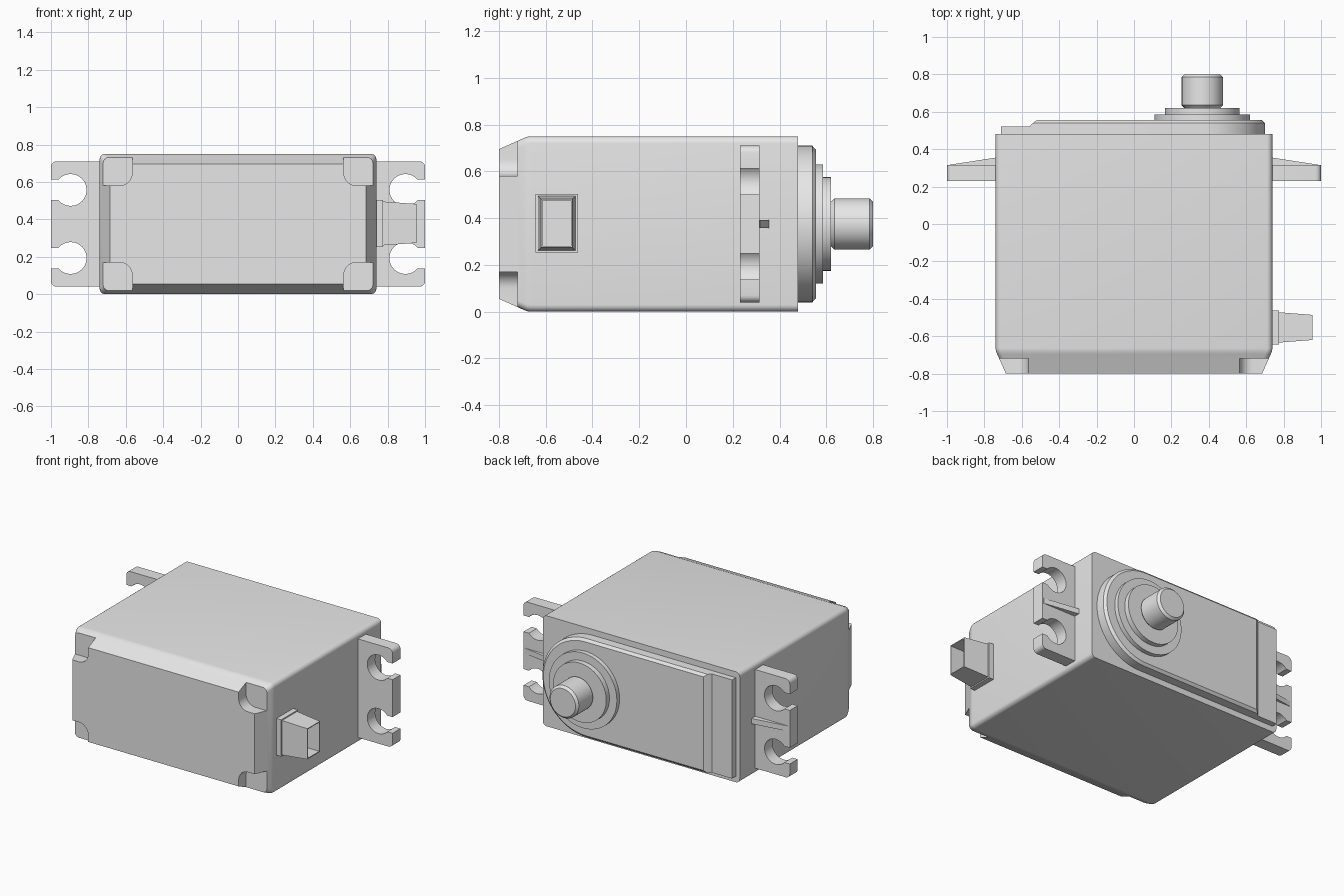
import bpy, bmesh
from math import sin, cos, asin, radians, degrees

cube = bpy.data.objects.get("Cube")
if cube:
    bpy.data.objects.remove(cube, do_unlink=True)

grey = bpy.data.materials.new("light grey plastic")
grey.use_nodes = True
grey.diffuse_color = (0.8, 0.8, 0.8, 1)
grey.node_tree.nodes["Principled BSDF"].inputs["Base Color"].default_value = (0.8, 0.8, 0.8, 1)

MID = 0.375      # mid height of the case
SHAFT_X = 0.365  # output shaft axis


def arc(cx, cz, r, a0, a1, n=8):
    """Points on a circular arc, angles in degrees."""
    angles = [radians(a0 + (a1 - a0) * i / n) for i in range(n + 1)]
    return [(cx + r * cos(a), cz + r * sin(a)) for a in angles]


def loft(name, rings):
    """Skin matching rings of 3D points and cap both ends."""
    bm = bmesh.new()
    loops = [[bm.verts.new(p) for p in ring] for ring in rings]
    n = len(loops[0])
    for a, b in zip(loops, loops[1:]):
        for i in range(n):
            j = (i + 1) % n
            bm.faces.new((a[i], a[j], b[j], b[i]))
    bm.faces.new(loops[0])
    bm.faces.new(loops[-1])
    bmesh.ops.recalc_face_normals(bm, faces=bm.faces)
    mesh = bpy.data.meshes.new(name)
    bm.to_mesh(mesh)
    bm.free()
    mesh.materials.append(grey)
    obj = bpy.data.objects.new(name, mesh)
    bpy.context.collection.objects.link(obj)
    return obj


def at_y(outline, y):
    return [(x, y, z) for x, z in outline]


def extrude_y(name, outline, y0, y1):
    return loft(name, [at_y(outline, y0), at_y(outline, y1)])


def smooth(obj, angle=30):
    bpy.ops.object.select_all(action='DESELECT')
    obj.select_set(True)
    bpy.context.view_layer.objects.active = obj
    bpy.ops.object.shade_smooth_by_angle(angle=radians(angle))


def rounded_rect(hx, hz, r):
    pts = []
    for sx, sz, a in ((1, 1, 0), (-1, 1, 90), (-1, -1, 180), (1, -1, 270)):
        pts += arc(sx * (hx - r), MID + sz * (hz - r), r, a, a + 90, 6)
    return pts


# Case with rounded long edges and a tapered front
profile = ((0.48, 0), (-0.665, 0), (-0.68, 0.002), (-0.695, 0.008), (-0.80, 0.055))
case = loft("case", [at_y(rounded_rect(0.74 - d, MID - d, 0.03), y) for y, d in profile])

# Pockets for the screws in the four front corners
bpy.context.view_layer.objects.active = case
for sx in (-1, 1):
    for sz in (-1, 1):
        inner = arc(0.635, 0.275, 0.07, 180, 270)
        outline = [(0.9, 0.205), (0.9, 0.6), (0.565, 0.6)] + inner
        cutter = extrude_y("pocket_cutter", [(sx * x, MID + sz * z) for x, z in outline], -0.9, -0.72)
        cutter.hide_render = True
        mod = case.modifiers.new("pocket", 'BOOLEAN')
        mod.operation, mod.solver, mod.object = 'DIFFERENCE', 'EXACT', cutter
        bpy.context.view_layer.objects.active = case
        bpy.ops.object.modifier_apply(modifier=mod.name)
        bpy.data.objects.remove(cutter, do_unlink=True)
smooth(case)


# Gear cover: straight at one end, round about the shaft at the other
def cover_outline(left, r):
    return [(left, MID - r)] + arc(SHAFT_X, MID, r, -90, 90, 40) + [(left, MID + r)]


cover_steps = ((0.47, -0.56, 0.335), (0.52, -0.56, 0.335), (0.54, -0.54, 0.335), (0.555, -0.52, 0.318))
cover = loft("gear_cover", [at_y(cover_outline(left, r), y) for y, left, r in cover_steps])
smooth(cover)
lo, hi = MID - 0.335, MID + 0.335
extrude_y("cover_step", [(-0.71, lo), (-0.55, lo), (-0.55, hi), (-0.71, hi)], 0.47, 0.52)


# Stepped bearing boss and output shaft
def turned(name, steps):
    obj = loft(name, [at_y(arc(SHAFT_X, MID, r, 0, 360, 64)[:-1], y) for y, r in steps])
    smooth(obj)


turned("bearing_boss", ((0.55, 0.255), (0.585, 0.255), (0.585, 0.2), (0.62, 0.2)))
turned("output_shaft", ((0.61, 0.095), (0.62, 0.095), (0.635, 0.11), (0.785, 0.11), (0.80, 0.095)))

# Mounting ears with open screw slots, and their stiffening ribs
HOLE_R, SLOT = 0.085, 0.055
mouth = degrees(asin(SLOT / HOLE_R))
ear = [(0.72, 0.04)] + arc(0.97, 0.07, 0.03, -90, 0, 5)
for z in (0.193, 0.557):
    ear += [(1, z - SLOT)] + arc(0.895, z, HOLE_R, -mouth, mouth - 360, 32) + [(1, z + SLOT)]
ear += arc(0.97, 0.68, 0.03, 0, 90, 5) + [(0.72, 0.71)]
rib = ((0.72, 0.31), (0.72, 0.358), (0.99, 0.316), (0.99, 0.31))
for side, s in (("left", 1), ("right", -1)):
    smooth(extrude_y(side + "_ear", [(s * x, z) for x, z in ear], 0.23, 0.315))
    loft(side + "_ear_rib", [[(s * x, y, MID + dz) for x, y in rib] for dz in (-0.018, 0.018)])


# Hollow tapered cable guard with a collar
def guard_ring(x, hy, hz):
    return [(x, -0.553 + a * hy, 0.378 + b * hz) for a, b in ((-1, -1), (1, -1), (1, 1), (-1, 1))]


loft("cable_guard", [guard_ring(*p) for p in (
    (0.73, 0.09, 0.125), (0.775, 0.09, 0.125), (0.775, 0.081, 0.117), (0.955, 0.067, 0.104),
    (0.955, 0.061, 0.098), (0.745, 0.061, 0.098))])
